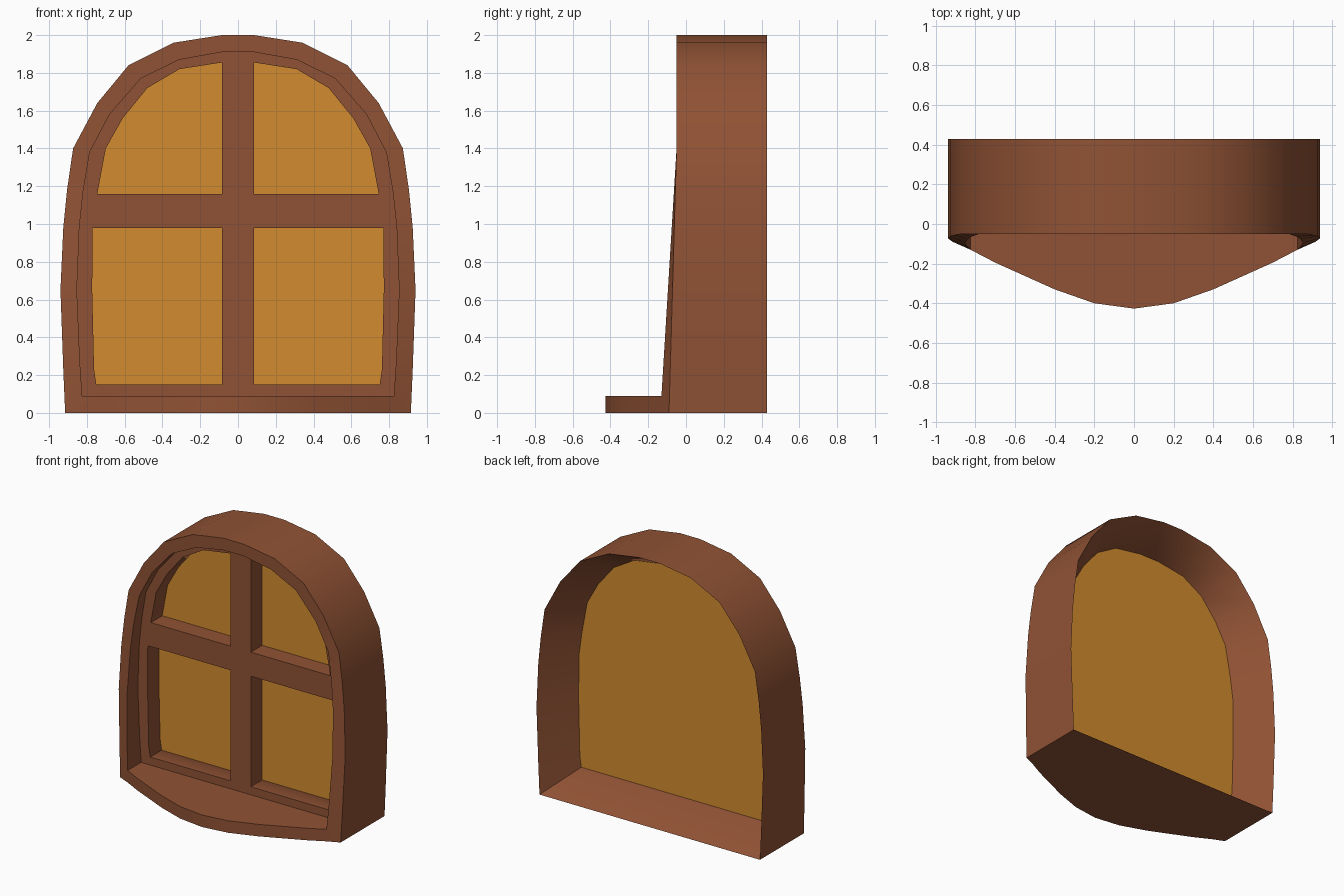
import bpy, bmesh, math

if "Cube" in bpy.data.objects:
    bpy.data.objects.remove(bpy.data.objects["Cube"])

def material(name, color):
    m = bpy.data.materials.new(name)
    m.diffuse_color = color
    m.use_nodes = True
    m.node_tree.nodes["Principled BSDF"].inputs["Base Color"].default_value = m.diffuse_color
    return m

WOOD = material("wood", (0.28, 0.085, 0.035, 1))
AMBER = material("amber_glass", (0.65, 0.26, 0.028, 1))
BACK, RECESS, GLASS = 0.43, 0.03, 0.165

# Right-hand half outlines (x, z), bottom to top, matching point counts
OUTER = [(.915, 0), (.925, .23), (.94, .65), (.925, .98), (.905, 1.18),
         (.873, 1.4), (.745, 1.64), (.58, 1.84), (.34, 1.96), (.085, 2.0)]
INNER = [(.825, .09), (.837, .27), (.853, .65), (.84, .98), (.82, 1.17),
         (.785, 1.38), (.68, 1.58), (.515, 1.77), (.31, 1.87), (.085, 1.91)]
PANE = [(.75, .15), (.762, .23), (.772, .65), (.77, .98), (.745, 1.16),
        (.70, 1.4), (.61, 1.56), (.48, 1.72), (.31, 1.82), (.085, 1.855)]
# Bowed sill front (x, y), corner to centre
SILL = [(.825, -.13), (.7, -.195), (.6, -.24), (.4, -.33), (.2, -.4), (0, -.427)]

def mirrored(half):
    return half + [(-x, z) for x, z in reversed(half) if x > 0]

def loop(bm, half, depth):
    return [bm.verts.new((x, depth(z), z)) for x, z in mirrored(half)]

def bridge(bm, a, b, closed=True):
    n = len(a)
    for i in range(n if closed else n - 1):
        j = (i + 1) % n
        bm.faces.new((a[i], a[j], b[j], b[i]))

def finish(bm, name, mat, smooth=False):
    bmesh.ops.recalc_face_normals(bm, faces=bm.faces)
    me = bpy.data.meshes.new(name)
    bm.to_mesh(me)
    bm.free()
    me.materials.append(mat)
    ob = bpy.data.objects.new(name, me)
    bpy.context.collection.objects.link(ob)
    if smooth:
        bpy.ops.object.select_all(action='DESELECT')
        ob.select_set(True)
        bpy.context.view_layer.objects.active = ob
        bpy.ops.object.shade_smooth_by_angle(angle=math.radians(30))
    return ob

def prism(name, outline, y0, y1, mat):
    bm = bmesh.new()
    a, b = ([bm.verts.new((x, y, z)) for x, z in outline] for y in (y0, y1))
    bm.faces.new(a)
    bm.faces.new(b)
    bridge(bm, a, b)
    return finish(bm, name, mat)

# Window surround: outer wall, leaning front, stepped recess, splayed back
bm = bmesh.new()
back = loop(bm, OUTER, lambda z: BACK)
front = loop(bm, OUTER, lambda z: -.05 - .04 * max(0, 1 - z / 1.4))
lip = loop(bm, INNER, lambda z: -.05 - .08 * max(0, (1.4 - z) / 1.31))
step = loop(bm, INNER, lambda z: RECESS)
opening = loop(bm, PANE, lambda z: RECESS)
seat = loop(bm, PANE, lambda z: GLASS + .005)
bridge(bm, back, front)
bridge(bm, front, lip, closed=False)
for a, b in ((lip, step), (step, opening), (opening, seat), (seat, back)):
    bridge(bm, a, b)

# Bowed sill joined to the surround
curve = mirrored(SILL)
low = [bm.verts.new((x, y, 0)) for x, y in curve]
top = [lip[0]] + [bm.verts.new((x, y, .09)) for x, y in curve[1:-1]] + [lip[-1]]
bridge(bm, low, top, closed=False)
bm.faces.new(top)
bm.faces.new([front[0]] + low + [front[-1]])
bm.faces.new((front[0], low[0], lip[0]))
bm.faces.new((front[-1], low[-1], lip[-1]))
finish(bm, "window_surround", WOOD, smooth=True)

# Glass pane
prism("glass_pane", mirrored(PANE), GLASS, GLASS + .005, AMBER)

# Cross bars
prism("upright_bar", [(-.085, .15), (.085, .15), (.085, 1.855), (-.085, 1.855)],
      RECESS, GLASS, WOOD)
for side, s in (("right", 1), ("left", -1)):
    prism("cross_bar_" + side,
          [(s * .085, .98), (s * .77, .98), (s * .745, 1.16), (s * .085, 1.16)],
          RECESS, GLASS, WOOD)
